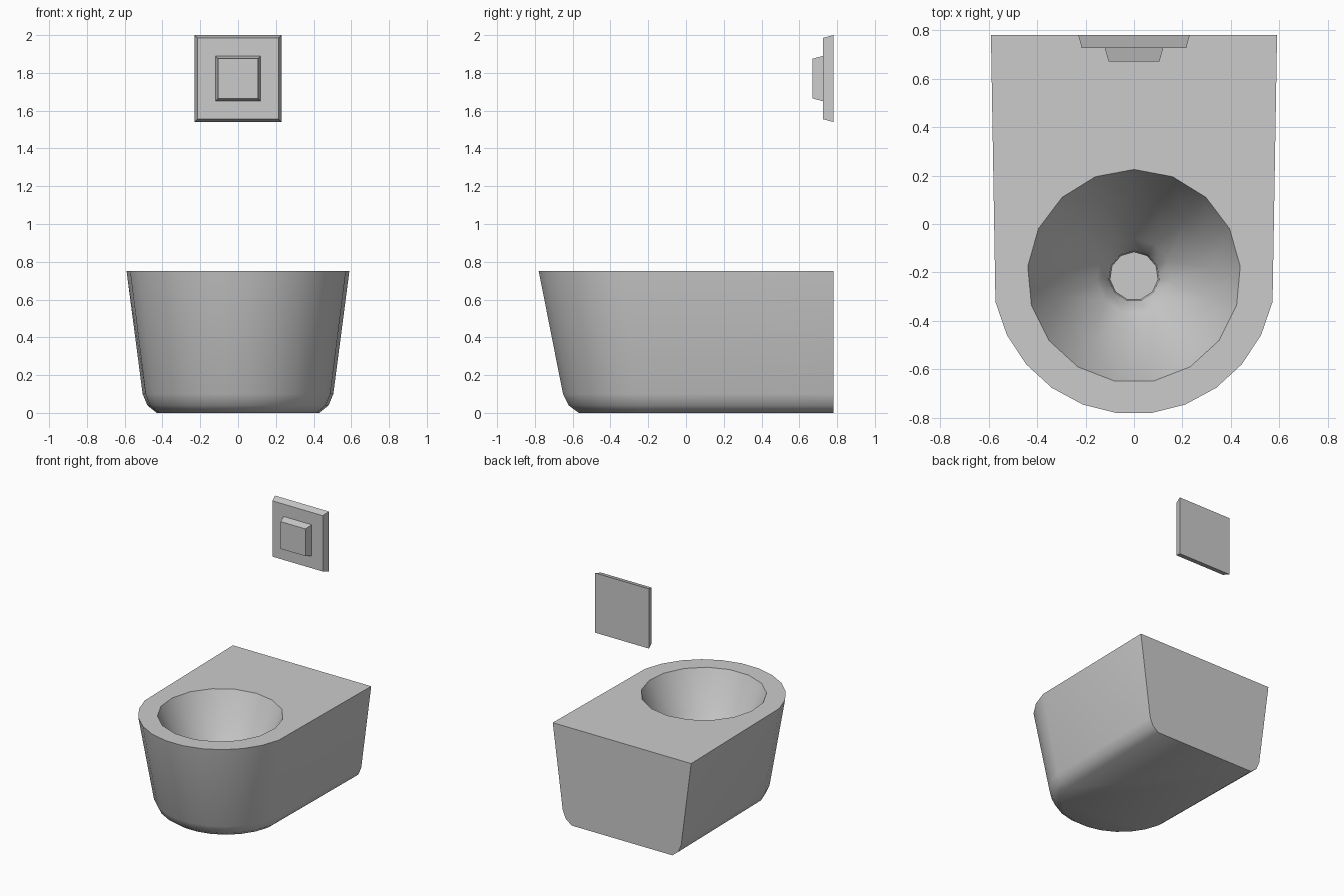
import bpy, bmesh
from math import sin, cos, pi, radians

if "Cube" in bpy.data.objects:
    bpy.data.objects.remove(bpy.data.objects["Cube"])

grey = bpy.data.materials.new("ceramic_grey")
grey.use_nodes = True
grey.diffuse_color = (0.6, 0.6, 0.6, 1)
grey.node_tree.nodes["Principled BSDF"].inputs["Base Color"].default_value = (0.6, 0.6, 0.6, 1)

BACK = 0.78
BOWL_Y = -0.215


def add_ring(bm, points):
    """Closed loop of vertices and edges."""
    verts = [bm.verts.new(p) for p in points]
    edges = [bm.edges.new((verts[i - 1], verts[i])) for i in range(len(verts))]
    return verts, edges


def skin(bm, a, b):
    """Quads between two loops of equal length."""
    for i in range(len(a)):
        bm.faces.new((a[i - 1], a[i], b[i], b[i - 1]))


def finish(bm, name, smooth_angle=None):
    bmesh.ops.recalc_face_normals(bm, faces=bm.faces)
    mesh = bpy.data.meshes.new(name)
    bm.to_mesh(mesh)
    bm.free()
    mesh.materials.append(grey)
    obj = bpy.data.objects.new(name, mesh)
    bpy.context.collection.objects.link(obj)
    if smooth_angle:
        bpy.ops.object.select_all(action='DESELECT')
        obj.select_set(True)
        bpy.context.view_layer.objects.active = obj
        bpy.ops.object.shade_smooth_by_angle(angle=radians(smooth_angle))
    return obj


def body_outline(half_width, centre_y, z):
    """Straight sides at the wall, rounded front."""
    r = half_width * 0.99
    start, steps = 12, 11
    sweep = [radians(start + (180 - 2 * start) * i / steps) for i in range(steps + 1)]
    curve = [(r * cos(a), centre_y - r * sin(a), z) for a in sweep]
    return [(half_width, BACK, z)] + curve + [(-half_width, BACK, z)]


def circle(radius, sides, z):
    return [(radius * sin(2 * pi * i / sides), BOWL_Y + radius * cos(2 * pi * i / sides), z)
            for i in range(sides)]


# Toilet body: tapered shell with a rounded foot
bm = bmesh.new()
sections = [(0.43, -0.145, 0), (0.48, -0.15, 0.04), (0.505, -0.155, 0.1), (0.59, -0.2, 0.75)]
shell = [add_ring(bm, body_outline(*s)) for s in sections]
for low, high in zip(shell, shell[1:]):
    skin(bm, low[0], high[0])
bm.faces.new(shell[0][0])

# Bowl: funnel from the rim to the drain
rim = add_ring(bm, circle(0.44, 17, 0.75))
bmesh.ops.triangle_fill(bm, use_beauty=True, edges=shell[-1][1] + rim[1], normal=(0, 0, 1))
wall = add_ring(bm, circle(0.32, 17, 0.48))
skin(bm, rim[0], wall[0])
throat = add_ring(bm, circle(0.155, 11, 0.26))
bmesh.ops.bridge_loops(bm, edges=wall[1] + throat[1])

# Drain: narrow step with a flat floor
lip = add_ring(bm, circle(0.105, 11, 0.2))
floor = add_ring(bm, circle(0.1, 11, 0.15))
skin(bm, throat[0], lip[0])
skin(bm, lip[0], floor[0])
bm.faces.new(floor[0])
finish(bm, "toilet_body", 42)


def bevelled_plate(name, back_half, front_half, back_y, front_y, z=1.77):
    bm = bmesh.new()
    corners = ((-1, -1), (1, -1), (1, 1), (-1, 1))
    loops = [add_ring(bm, [(sx * h, y, z + sz * h) for sx, sz in corners])[0]
             for h, y in ((back_half, back_y), (front_half, front_y))]
    skin(bm, *loops)
    for loop in loops:
        bm.faces.new(loop)
    return finish(bm, name)


# Flush plate and its button on the wall
bevelled_plate("flush_plate", 0.23, 0.215, BACK, 0.725)
bevelled_plate("flush_button", 0.12, 0.105, 0.725, 0.67)
